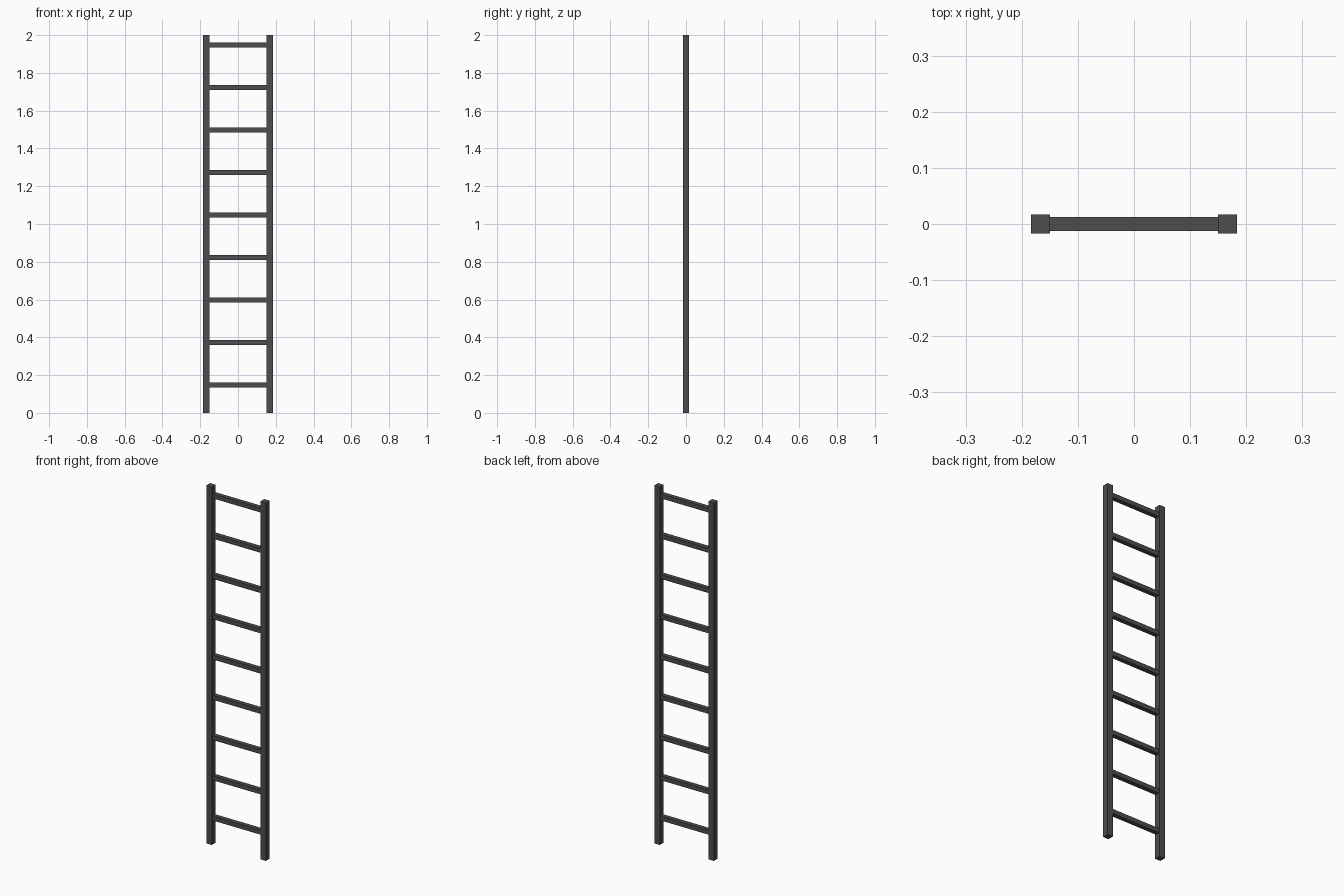
import bpy

cube = bpy.data.objects.get("Cube")
if cube:
    bpy.data.objects.remove(cube, do_unlink=True)

HEIGHT = 2.0
RAIL = 0.034          # square rail thickness
RAIL_X = 0.167        # rail centre offset
RUNG = 0.025          # square rung thickness
RUNG_COUNT = 9
FIRST_RUNG = 0.148
RUNG_STEP = 0.225

metal = bpy.data.materials.new("dark grey metal")
metal.use_nodes = True
colour = (0.075, 0.075, 0.075, 1)
metal.diffuse_color = colour
metal.node_tree.nodes["Principled BSDF"].inputs["Base Color"].default_value = colour


def box(name, centre, size):
    bpy.ops.mesh.primitive_cube_add(size=1, location=centre)
    obj = bpy.context.object
    obj.name = name
    obj.scale = size
    bpy.ops.object.transform_apply(location=False, rotation=False, scale=True)
    obj.data.materials.append(metal)
    return obj


# Upright side rails
for side, sign in (("left", 1), ("right", -1)):
    box(f"{side}_rail", (sign * RAIL_X, 0, HEIGHT / 2), (RAIL, RAIL, HEIGHT))

# Evenly spaced rungs, seated slightly into the rails
rung_length = 2 * RAIL_X - RAIL + 0.004
for i in range(RUNG_COUNT):
    z = FIRST_RUNG + i * RUNG_STEP
    box(f"rung_{i + 1}", (0, 0, z), (rung_length, RUNG, RUNG))
